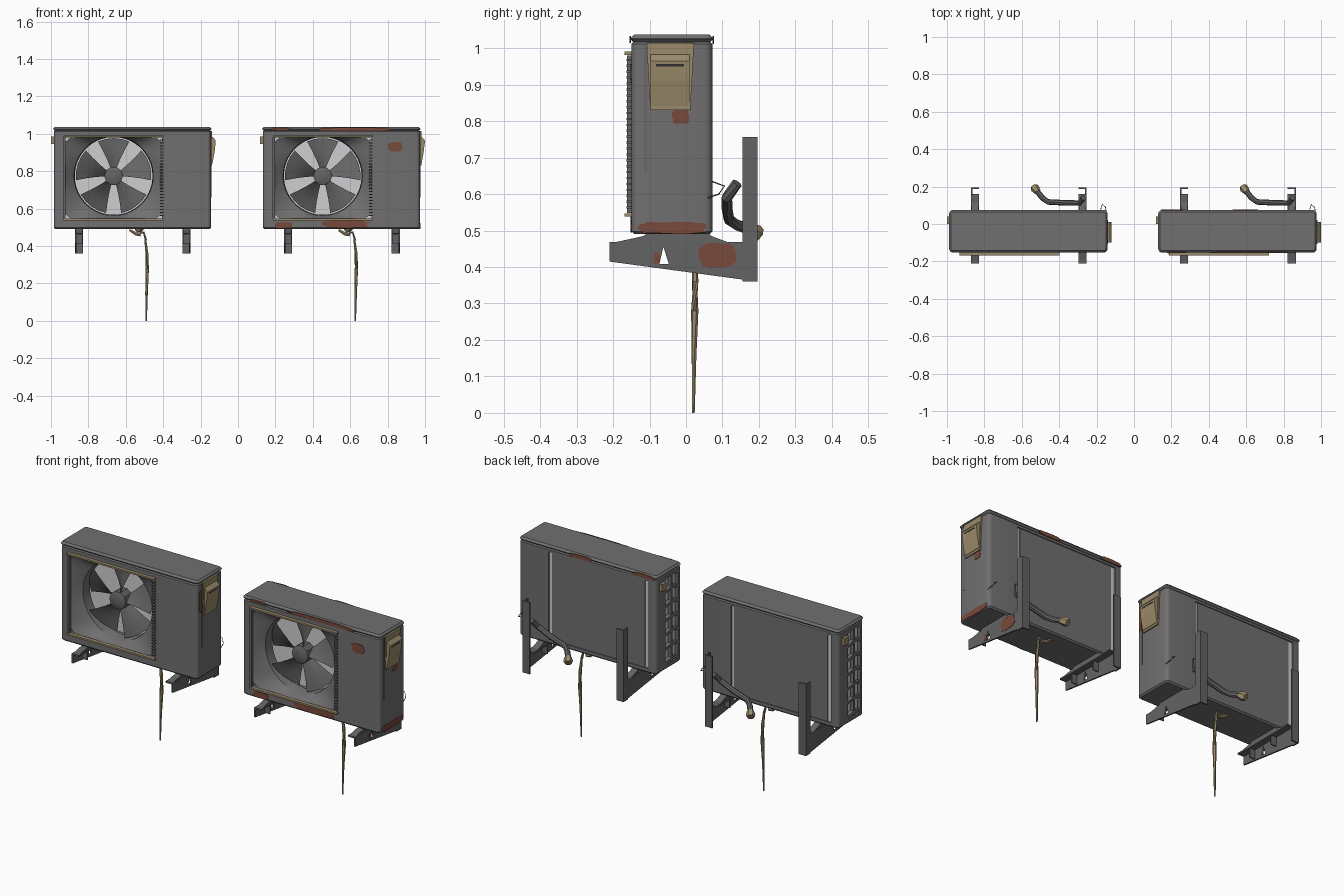
import bpy, bmesh, math, random
from mathutils import Vector

if "Cube" in bpy.data.objects:
    bpy.data.objects.remove(bpy.data.objects["Cube"])

random.seed(4)
OX = 0.0  # x centre of the unit being built


def material(name, rgb):
    m = bpy.data.materials.new(name)
    m.diffuse_color = (*rgb, 1)
    m.use_nodes = True
    m.node_tree.nodes["Principled BSDF"].inputs["Base Color"].default_value = m.diffuse_color
    return m


GREY = material("casing grey", (0.165, 0.16, 0.162))
DARK = material("fan grey", (0.13, 0.128, 0.13))
STEEL = material("bracket grey", (0.125, 0.125, 0.128))
LIGHT = material("coil light grey", (0.62, 0.62, 0.64))
TAN = material("aged tan", (0.33, 0.26, 0.15))
RUST = material("rust", (0.19, 0.068, 0.045))
BLACK = material("slot dark", (0.03, 0.03, 0.03))


def finish(name, bm, mat, smooth=False):
    bmesh.ops.recalc_face_normals(bm, faces=bm.faces)
    me = bpy.data.meshes.new(name)
    bm.to_mesh(me)
    bm.free()
    ob = bpy.data.objects.new(name, me)
    ob.location.x = OX
    bpy.context.collection.objects.link(ob)
    me.materials.append(mat)
    if smooth:
        shade(ob)
    return ob


def shade(ob):
    bpy.ops.object.select_all(action='DESELECT')
    ob.select_set(True)
    bpy.context.view_layer.objects.active = ob
    bpy.ops.object.convert(target='MESH')
    bpy.ops.object.shade_smooth_by_angle(angle=math.radians(35))


def prism(name, pts, axis, a, b, mat, smooth=False):
    """Extrude a 2D outline along an axis from a to b."""
    put = {'x': lambda p, t: (t, p[0], p[1]), 'y': lambda p, t: (p[0], t, p[1]),
           'z': lambda p, t: (p[0], p[1], t)}[axis]
    bm = bmesh.new()
    lo = [bm.verts.new(put(p, a)) for p in pts]
    hi = [bm.verts.new(put(p, b)) for p in pts]
    bm.faces.new(lo)
    bm.faces.new(hi)
    for i in range(len(pts)):
        j = (i + 1) % len(pts)
        bm.faces.new((lo[i], lo[j], hi[j], hi[i]))
    return finish(name, bm, mat, smooth)


def box(name, x0, x1, y0, y1, z0, z1, mat):
    return prism(name, [(x0, y0), (x1, y0), (x1, y1), (x0, y1)], 'z', z0, z1, mat)


def rounded(x0, x1, y0, y1, r, n=4):
    pts = []
    for k, (cx, cy) in enumerate([(x1 - r, y1 - r), (x0 + r, y1 - r), (x0 + r, y0 + r), (x1 - r, y0 + r)]):
        for i in range(n + 1):
            a = (k + i / n) * math.pi / 2
            pts.append((cx + r * math.cos(a), cy + r * math.sin(a)))
    return pts


def cut(ob, cutters):
    for c in cutters:
        c.hide_render = True
        m = ob.modifiers.new("cut", 'BOOLEAN')
        m.object = c
        m.solver = 'EXACT'
    shade(ob)
    for c in cutters:
        bpy.data.objects.remove(c)


def bevel(ob, w, seg=1):
    m = ob.modifiers.new("bevel", 'BEVEL')
    m.width, m.segments = w, seg
    m.limit_method = 'ANGLE'
    m.angle_limit = math.radians(50)


def tube(name, pts, radii, mat, sides=8):
    """Round pipe along a path, with a radius at each point."""
    bm = bmesh.new()
    rings = []
    for i, p in enumerate(pts):
        t = Vector(pts[min(i + 1, len(pts) - 1)]) - Vector(pts[max(i - 1, 0)])
        q = t.to_track_quat('Z', 'Y')
        rings.append([bm.verts.new(Vector(p) + q @ Vector((radii[i] * math.cos(a), radii[i] * math.sin(a), 0)))
                      for a in (2 * math.pi * k / sides for k in range(sides))])
    for r, s in zip(rings, rings[1:]):
        for k in range(sides):
            bm.faces.new((r[k], r[(k + 1) % sides], s[(k + 1) % sides], s[k]))
    bm.faces.new(rings[0])
    bm.faces.new(rings[-1])
    return finish(name, bm, mat, True)


def rust(axis, level, u0, u1, v0, v1, n=28):
    """Thin boxy patch with a ragged outline."""
    pts = []
    for i in range(n):
        a = 2 * math.pi * i / n
        c, s = math.cos(a), math.sin(a)
        k = random.uniform(0.82, 1.0)
        u = math.copysign(abs(c) ** 0.55, c) * k
        v = math.copysign(abs(s) ** 0.55, s) * k
        pts.append(((u0 + u1) / 2 + u * (u1 - u0) / 2, (v0 + v1) / 2 + v * (v1 - v0) / 2))
    prism("rust_patch", pts, axis, level - 0.002, level + 0.002, RUST)


FX, FZ, FR = -0.10, 0.775, 0.212          # fan centre and duct radius
X0, X1, Z0, Z1 = -0.362, 0.16, 0.548, 0.98  # front opening


def casing():
    body = prism("casing", rounded(-0.42, 0.42, -0.15, 0.072, 0.02), 'z', 0.49, 1.02, GREY)
    bevel(body, 0.008)
    cut(body, [box("c1", X0, X1, -0.2, 0.03, Z0, Z1, GREY),
               box("c2", -0.5, -0.39, -0.135, 0.0, 0.515, 1.0, GREY),
               box("c3", -0.375, 0.24, 0.062, 0.2, 0.515, 1.0, GREY)])
    lid = prism("lid", rounded(-0.424, 0.424, -0.153, 0.075, 0.022), 'z', 1.016, 1.037, GREY)
    bevel(lid, 0.01)
    shade(lid)
    # rear panel with pale coil showing along both edges
    box("rear_coil", -0.374, 0.239, 0.0615, 0.064, 0.516, 0.999, LIGHT)
    box("rear_panel", -0.35, 0.222, 0.0635, 0.068, 0.516, 0.999, GREY)
    # open lattice on the left end
    box("side_coil", -0.393, -0.388, -0.134, -0.001, 0.516, 0.999, LIGHT)
    for y in (-0.135, -0.073, -0.012):
        box("lattice_post", -0.42, -0.402, y, y + 0.014, 0.515, 1.0, GREY)
    for i in range(7):
        z = 0.515 + i * 0.0785
        prism("lattice_slat", [(-0.135, z), (-0.066, z + 0.012), (0.0, z), (0.0, z + 0.014),
                               (-0.066, z + 0.028), (-0.135, z + 0.014)], 'x', -0.42, -0.4, GREY)
    box("side_label", -0.435, -0.415, 0.0, 0.04, 0.945, 0.985, TAN)


def fan():
    # shroud: square opening blending into the round duct
    bm, n, rings = bmesh.new(), 48, []
    cx, cz, hx, hz = (X0 + X1) / 2, (Z0 + Z1) / 2, (X1 - X0) / 2, (Z1 - Z0) / 2
    for y, t, r in ((-0.148, 0, 0), (-0.125, 0.55, FR), (-0.105, 1, FR), (-0.05, 1, FR * 0.98)):
        ring = []
        for i in range(n):
            a = 2 * math.pi * (i + 0.5) / n
            c, s = math.cos(a), math.sin(a)
            m = max(abs(c), abs(s))
            sq = Vector((cx + hx * c / m, y, cz + hz * s / m))
            ring.append(bm.verts.new(sq.lerp(Vector((FX + r * c, y, FZ + r * s)), t)))
        rings.append(ring)
    for r, s in zip(rings, rings[1:]):
        for i in range(n):
            bm.faces.new((r[i], r[(i + 1) % n], s[(i + 1) % n], s[i]))
    finish("fan_shroud", bm, GREY, True)
    box("coil", X0, X1, 0.0, 0.01, Z0, Z1, LIGHT)
    # five twisted blades and a hub
    bm = bmesh.new()
    for b in range(5):
        grid = []
        for j in range(4):
            r = 0.04 + j * 0.054
            half = math.radians(20 + 1.5 * j)
            row = []
            for i in range(5):
                u = i / 2 - 1
                a = math.radians(18 + 72 * b) + u * half
                row.append(bm.verts.new((FX + r * math.cos(a), -0.075 + u * 0.026, FZ + r * math.sin(a))))
            grid.append(row)
        for j in range(3):
            for i in range(4):
                bm.faces.new((grid[j][i], grid[j][i + 1], grid[j + 1][i + 1], grid[j + 1][i]))
    finish("fan_blades", bm, DARK, True)
    tube("fan_hub", [(FX, -0.04, FZ), (FX, -0.105, FZ), (FX, -0.112, FZ)], [0.05, 0.05, 0.036], DARK, 10)
    # grille rails, side bar and comb of rod ends
    for z in (Z0 - 0.01, Z1 + 0.002):
        box("grille_rail", X0 - 0.005, X1 + 0.008, -0.168, -0.148, z, z + 0.009, TAN)
    box("grille_side_bar", X0 - 0.006, X0 + 0.006, -0.162, -0.148, Z0, Z1, DARK)
    for i in range(26):
        z = Z0 + 0.012 + i * 0.0162
        box("grille_rod_end", X1 - 0.012, X1 + 0.006, -0.163, -0.148, z, z + 0.006, DARK)


def handle():
    prism("handle_frame", [(-0.108, 1.015), (0.022, 1.015), (0.012, 0.83), (-0.098, 0.83)],
          'x', 0.415, 0.427, TAN)
    prism("handle_hood", [(0.42, 0.985), (0.431, 0.982), (0.446, 0.965), (0.441, 0.91), (0.429, 0.842), (0.42, 0.838)],
          'y', -0.098, 0.01, TAN)
    box("handle_slot", 0.426, 0.4455, -0.082, -0.006, 0.95, 0.957, BLACK)
    # raised seam on the side casing
    box("side_seam", 0.417, 0.423, -0.114, -0.108, 0.66, 1.01, DARK)


def bracket(x, side):
    out = x + side * 0.022
    web = sorted((out, out - side * 0.008))
    arm = prism("arm_web", [(-0.21, 0.415), (0.16, 0.365), (0.16, 0.468), (-0.21, 0.468)], 'x', *web, STEEL)
    cut(arm, [prism("hole", [(-0.073, 0.408), (-0.047, 0.408), (-0.062, 0.456)], 'x', x - 0.1, x + 0.1, STEEL)])
    box("arm_flange", x - 0.022, x + 0.022, -0.21, 0.16, 0.46, 0.468, STEEL)
    box("post_web", *web, 0.155, 0.196, 0.36, 0.757, STEEL)
    box("post_flange", x - 0.022, x + 0.022, 0.188, 0.196, 0.36, 0.757, STEEL)
    for y in (-0.13, 0.03):
        box("arm_rib", x - 0.018, x + 0.018, y, y + 0.006, 0.41, 0.465, STEEL)
    prism("foot", [(-0.195, 0.468), (0.115, 0.468), (0.07, 0.485), (0.06, 0.495), (-0.1, 0.495), (-0.12, 0.484)],
          'x', x - 0.018, x + 0.018, DARK)


def pipes():
    tube("rear_pipe", [(0.295, 0.14, 0.63), (0.275, 0.112, 0.59), (0.2, 0.113, 0.558), (0.105, 0.118, 0.53),
                       (0.075, 0.14, 0.515), (0.045, 0.178, 0.502)], [0.015] * 6, STEEL)
    tube("pipe_end", [(0.05, 0.172, 0.504), (0.036, 0.19, 0.495), (0.03, 0.2, 0.488)], [0.018, 0.024, 0.02], TAN, 6)
    tube("drain_spout", [(-0.015, 0.02, 0.486), (0.02, 0.02, 0.465), (0.045, 0.02, 0.457)],
         [0.006, 0.011, 0.006], TAN, 6)
    tube("drain_elbow", [(0.03, 0.02, 0.46), (0.06, 0.02, 0.475), (0.073, 0.02, 0.43)], [0.006, 0.006, 0.007], TAN, 6)
    tube("drain_hose", [(0.068, 0.025, 0.445), (0.078, 0.025, 0.36), (0.08, 0.024, 0.28), (0.076, 0.022, 0.15),
                        (0.074, 0.02, 0.0)], [0.005, 0.009, 0.01, 0.007, 0.004], TAN, 6)
    tube("cable", [(0.385, 0.07, 0.635), (0.395, 0.105, 0.622), (0.412, 0.09, 0.6), (0.418, 0.06, 0.59)],
         [0.002] * 4, DARK, 5)


for OX in (-0.565, 0.553):
    casing()
    fan()
    handle()
    bracket(-0.285, -1)
    bracket(0.29, 1)
    pipes()

# weathering on the right-hand unit
rust('y', -0.153, -0.15, 0.29, 1.014, 1.034)
rust('y', -0.153, -0.38, -0.27, 1.018, 1.032)
rust('y', -0.150, 0.245, 0.33, 0.905, 0.957)
rust('y', -0.150, -0.36, -0.26, 0.492, 0.53)
rust('y', -0.150, -0.11, 0.15, 0.495, 0.54)
rust('y', 0.075, -0.03, 0.11, 1.012, 1.034)
rust('y', 0.075, -0.41, -0.28, 1.012, 1.034)
rust('x', 0.420, -0.14, 0.065, 0.49, 0.525)
rust('x', 0.420, -0.04, 0.01, 0.79, 0.835)
rust('x', 0.312, 0.03, 0.14, 0.395, 0.467)
rust('x', 0.312, -0.09, -0.07, 0.408, 0.44)
# rusty edge on the left-hand unit
OX = -0.565
rust('x', 0.420, -0.135, -0.115, 0.85, 0.98)
